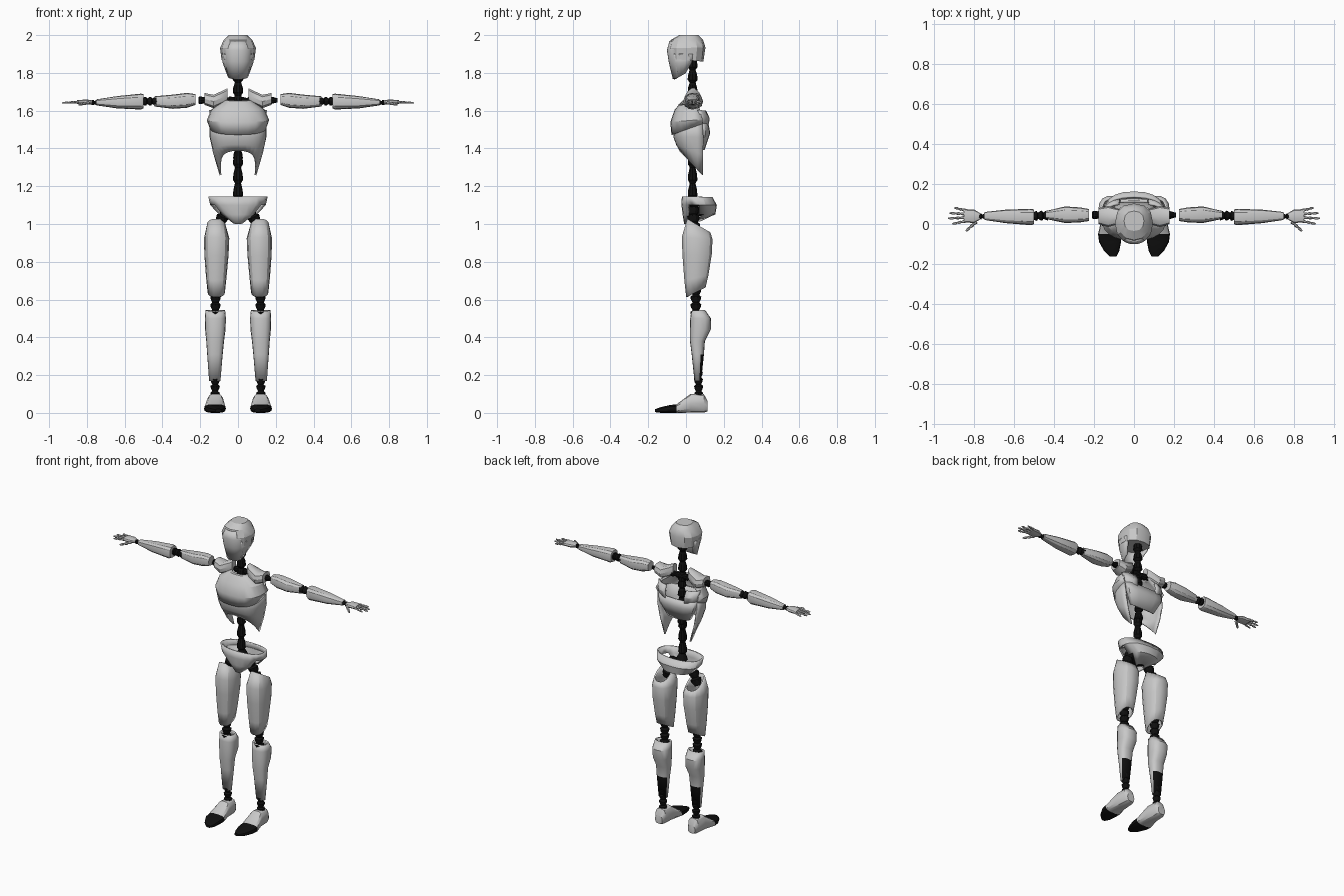
import bpy, bmesh
from math import sin, cos, radians, copysign
from mathutils import Vector as V

cube = bpy.data.objects.get("Cube")
if cube:
    bpy.data.objects.remove(cube)


def material(name, value):
    m = bpy.data.materials.new(name)
    m.use_nodes = True
    m.diffuse_color = (value, value, value, 1)
    m.node_tree.nodes["Principled BSDF"].inputs["Base Color"].default_value = (value, value, value, 1)
    return m


GREY = material("light grey armour", 0.58)
BLACK = material("black joints", 0.005)
SIDES = {"left": 1, "right": -1}


def loft(name, rings, mat=GREY, n=12, power=0.8, arc=None, thick=0, side=1, rule=None):
    """Skin rings of (centre, u, v); an arc or a thickness gives an open shell."""
    bm = bmesh.new()
    steps = n + 1 if arc else n
    a0, a1 = arc or (0, 360)
    rows = []
    for c, u, v in rings:
        row = []
        for i in range(steps):
            a = radians(a0 + (a1 - a0) * i / n)
            s, t = (copysign(abs(k) ** power, k) for k in (cos(a), sin(a)))
            p = V(c) + V(u) * s + V(v) * t
            row.append(bm.verts.new((p.x * side, p.y, p.z)))
        rows.append(row)
    for low, high in zip(rows, rows[1:]):
        for i in range(n):
            j = (i + 1) % steps
            bm.faces.new((low[i], low[j], high[j], high[i]))
    if not arc and not thick:
        bm.faces.new(rows[0])
        bm.faces.new(rows[-1])
    bmesh.ops.recalc_face_normals(bm, faces=bm.faces)
    # Point the normals away from the ring centres
    mid = sum((V(r[0]) for r in rings), V()) / len(rings)
    mid.x *= side
    if sum(f.normal.dot(f.calc_center_median() - mid) * f.calc_area() for f in bm.faces) < 0:
        bmesh.ops.reverse_faces(bm, faces=bm.faces)
    if rule:
        for f in bm.faces:
            f.material_index = int(rule(f.calc_center_median(), f.normal))
    me = bpy.data.meshes.new(name)
    bm.to_mesh(me)
    bm.free()
    me.materials.append(mat)
    me.materials.append(BLACK)
    for p in me.polygons:
        p.use_smooth = True
    me.set_sharp_from_angle(angle=radians(28))
    ob = bpy.data.objects.new(name, me)
    bpy.context.collection.objects.link(ob)
    if thick:
        ob.modifiers.new("thickness", "SOLIDIFY").thickness = thick
    return ob


def up(cx, w, yf, zf, yb, zb):
    """Ring lying across z, given by its front and back points."""
    return (cx, (yf + yb) / 2, (zf + zb) / 2), (w, 0, 0), (0, (yb - yf) / 2, (zb - zf) / 2)


def front(w, yf, zf, ym, zm):
    """Ring given by its front point and the level of its sides."""
    return up(0, w, yf, zf, 2 * ym - yf, 2 * zm - zf)


def along_x(x, y0, y1, z0, z1):
    return (x, (y0 + y1) / 2, (z0 + z1) / 2), (0, (y1 - y0) / 2, 0), (0, 0, (z1 - z0) / 2)


def along_y(y, cx, w, z0, z1):
    return (cx, y, (z0 + z1) / 2), (w, 0, 0), (0, 0, (z1 - z0) / 2)


def stack(name, p0, p1, r, count, mat=BLACK, side=1, taper=1, n=10):
    """Row of tapered segments from one point to another."""
    p0, p1 = V(p0), V(p1)
    q = (p1 - p0).to_track_quat("Z", "Y")
    rings = []
    for i in range(count):
        for t, k in ((0, 0.75), (0.12, 1), (0.5, 0.9), (0.9, 0.6)):
            f = (i + t) / count
            k *= r * (1 + (taper - 1) * f)
            rings.append((p0.lerp(p1, f), q @ V((k, 0, 0)), q @ V((0, k, 0))))
    rings.append((p1, rings[-1][1], rings[-1][2]))
    loft(name, rings, mat, n=n, power=1, side=side)


# Head
loft("cranium", [
    up(0, .05, -.035, 2, .065, 2),
    up(0, .075, -.08, 1.975, .09, 1.975),
    up(0, .095, -.095, 1.93, .103, 1.935),
    up(0, .087, -.088, 1.875, .092, 1.86)], power=.85)
loft("jaw", [
    front(.09, -.094, 1.905, .012, 1.9),
    front(.082, -.086, 1.85, .01, 1.855),
    front(.057, -.064, 1.765, -.015, 1.79)], arc=(-190, 10), thick=.012, power=.85)
loft("face_mask", [
    front(.065, -.088, 1.968, 0, 1.968),
    front(.085, -.101, 1.92, 0, 1.92),
    front(.078, -.092, 1.86, 0, 1.86),
    front(.056, -.07, 1.768, -.02, 1.78)], arc=(-155, -25), thick=.008, power=.85)

# Neck, spine and collar
stack("neck", (0, .035, 1.62), (0, .035, 1.89), .028, 4)
stack("upper_spine", (0, .045, 1.34), (0, .04, 1.64), .026, 5)
stack("lower_spine", (0, .035, 1.14), (0, .035, 1.39), .027, 3)
stack("spine_base", (0, .05, 1.04), (0, .038, 1.15), .05, 2, taper=.5)
stack("collar_bar", (-.21, .045, 1.655), (.21, .045, 1.655), .021, 8)

# Chest and back
loft("ribcage", [
    front(.152, -.062, 1.54, .045, 1.55),
    front(.15, -.067, 1.46, .05, 1.46),
    front(.132, -.052, 1.42, .052, 1.38),
    front(.1, -.035, 1.387, .055, 1.292)], n=16, arc=(-195, 15), thick=.01, power=.75)
loft("chest_plate", [
    front(.06, -.005, 1.655, .04, 1.66),
    front(.08, -.02, 1.652, .04, 1.65),
    front(.142, -.06, 1.605, .04, 1.605),
    front(.165, -.083, 1.54, .045, 1.55),
    front(.152, -.077, 1.472, .045, 1.515)], n=14, arc=(-195, 15), thick=.012, power=.8)
loft("back_band", [
    up(0, .145, .02, 1.54, .12, 1.53),
    up(0, .135, .02, 1.49, .128, 1.48),
    up(0, .09, .03, 1.42, .098, 1.39)], n=8, arc=(5, 175), thick=.012, power=.7)

# Pelvis: open bowl with side arches for the hips
pelvis = loft("pelvis", [
    up(0, .157, -.022, 1.145, .14, 1.143),
    up(0, .147, -.024, 1.1, .163, 1.1),
    up(0, .1, -.018, 1.05, .156, 1.052),
    up(0, .03, -.01, 1.0, .08, 1.015)], n=20, thick=.01, power=.85)
bm = bmesh.new()
bm.from_mesh(pelvis.data)
gaps = [f for f in bm.faces if f.calc_center_median().z < 1.1
        and .005 < f.calc_center_median().y < .07 and abs(f.calc_center_median().x) > .045]
bmesh.ops.delete(bm, geom=gaps, context="FACES")
bm.to_mesh(pelvis.data)
bm.free()

for label, s in SIDES.items():
    # Shoulder plates
    loft(label + "_shoulder_plate", [
        along_x(.055, .015, .06, 1.65, 1.72),
        along_x(.075, 0, .075, 1.635, 1.71),
        along_x(.13, -.015, .09, 1.612, 1.685),
        along_x(.178, 0, .08, 1.63, 1.695)], n=10, side=s, power=.75)
    loft(label + "_shoulder_blade", [
        up(0, .155, .0, 1.61, .11, 1.6),
        up(0, .15, .0, 1.56, .13, 1.56),
        up(0, .135, .0, 1.52, .122, 1.5)], n=4, arc=(8, 66), thick=.012, side=s)

    # Arms
    loft(label + "_upper_arm", [
        along_x(.226, .015, .075, 1.63, 1.688),
        along_x(.27, .008, .083, 1.615, 1.694),
        along_x(.345, .005, .088, 1.61, 1.685),
        along_x(.442, .025, .065, 1.622, 1.676)], side=s)
    stack(label + "_elbow", (.43, .043, 1.65), (.51, .04, 1.65), .025, 3, side=s)
    loft(label + "_forearm", [
        along_x(.5, 0, .072, 1.613, 1.688),
        along_x(.515, -.006, .076, 1.606, 1.69),
        along_x(.64, .004, .072, 1.612, 1.677),
        along_x(.748, .02, .06, 1.628, 1.66)], side=s)
    stack(label + "_wrist", (.74, .038, 1.643), (.785, .038, 1.643), .015, 2, side=s)

    # Hands
    loft(label + "_palm", [
        along_x(.772, .022, .055, 1.634, 1.654),
        along_x(.8, .005, .072, 1.632, 1.66),
        along_x(.852, .008, .075, 1.634, 1.656)], n=10, side=s)
    for i, (name, tip) in enumerate((("index", .91), ("middle", .932), ("ring", .925), ("little", .9))):
        y = .014 + .018 * i
        stack(f"{label}_{name}_finger", (.845, y, 1.646), (tip, y * 1.5 - .02, 1.641),
              .0085, 3, GREY, s, taper=.7, n=6)
    stack(label + "_thumb", (.79, .012, 1.642), (.842, -.036, 1.632), .01, 3, GREY, s, taper=.7, n=6)

    # Legs
    stack(label + "_hip", (.06, .035, 1.085), (.118, .045, .96), .033, 3, side=s)
    thigh = loft(label + "_thigh", [
        up(.115, .05, .005, 1.028, .13, .955),
        up(.113, .067, -.024, .93, .142, .92),
        up(.114, .064, -.02, .83, .138, .84),
        up(.115, .054, -.01, .7, .12, .73),
        up(.115, .046, 0, .613, .105, .665)], n=14, thick=.01, side=s)
    stack(label + "_knee", (.118, .052, .7), (.12, .052, .5), .029, 5, side=s)
    loft(label + "_shin", [
        up(.12, .052, .028, .54, .1, .546),
        up(.12, .056, .022, .5, .132, .5),
        up(.12, .054, .02, .44, .131, .44),
        up(.121, .047, .021, .38, .1, .38),
        up(.122, .041, .03, .31, .095, .31),
        up(.123, .03, .045, .168, .08, .168)], n=16, thick=.01, side=s,
        rule=lambda c, no: c.z < .32 and no.y > .5)
    stack(label + "_ankle", (.121, .065, .22), (.121, .068, .075), .025, 4, side=s)

    # Feet with black toe caps
    loft(label + "_foot", [
        along_y(.115, .12, .026, .008, .06),
        along_y(.095, .12, .037, 0, .1),
        along_y(.025, .12, .043, 0, .102),
        along_y(-.05, .122, .058, 0, .046),
        along_y(-.09, .12, .055, 0, .041),
        along_y(-.135, .112, .038, 0, .03),
        along_y(-.163, .104, .016, .004, .02)], n=14, power=.7, side=s,
        rule=lambda c, no: c.y < -.05)
